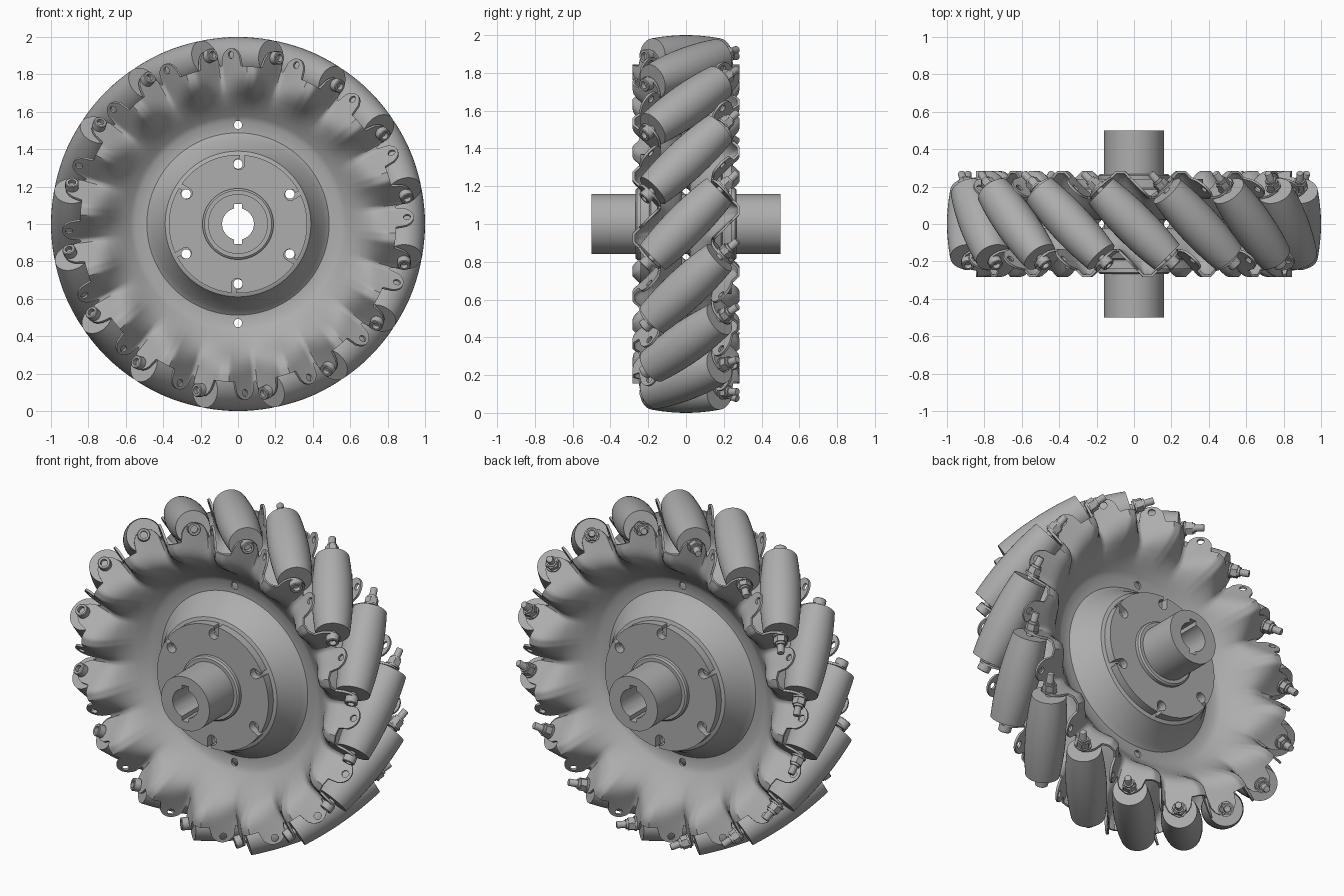
import bpy, bmesh, math
from math import pi, sin, cos, sqrt
from mathutils import Matrix, Vector

if "Cube" in bpy.data.objects:
    bpy.data.objects.remove(bpy.data.objects["Cube"], do_unlink=True)

COUNT = 16
STEP = 2 * pi / COUNT
AXIS_R = 0.888          # distance of roller axes from the wheel centre
TAB = 0.19              # tab position, both sideways and along the wheel axis
FORWARD = Matrix.Rotation(pi / 2, 4, 'X')   # local z becomes the front
CENTRE = Matrix.Translation((0, 0, 1))
BACK = Matrix.Rotation(pi, 4, 'Z')

grey = bpy.data.materials.new("steel_grey")
grey.use_nodes = True
grey.diffuse_color = (0.42, 0.42, 0.42, 1)
grey.node_tree.nodes["Principled BSDF"].inputs["Base Color"].default_value = grey.diffuse_color


def add_object(name, mesh, matrix=Matrix()):
    ob = bpy.data.objects.new(name, mesh)
    bpy.context.collection.objects.link(ob)
    ob.matrix_world = matrix
    return ob


def to_mesh(name, bm):
    mesh = bpy.data.meshes.new(name)
    bm.to_mesh(mesh)
    bm.free()
    mesh.materials.append(grey)
    return mesh


def smooth(mesh, angle=35):
    mesh.shade_smooth()
    mesh.set_sharp_from_angle(angle=math.radians(angle))
    return mesh


def lathe(bm, profile, segments=48):
    """Turn an (r, z) profile around the z axis."""
    verts = [bm.verts.new((r, 0, z)) for r, z in profile]
    edges = [bm.edges.new(pair) for pair in zip(verts, verts[1:])]
    bmesh.ops.spin(bm, geom=verts + edges, cent=(0, 0, 0), axis=(0, 0, 1),
                   angle=2 * pi, steps=segments, use_duplicate=False)
    bmesh.ops.remove_doubles(bm, verts=bm.verts[:], dist=1e-5)
    bmesh.ops.recalc_face_normals(bm, faces=bm.faces[:])


def lathe_mesh(name, profile, segments=48):
    bm = bmesh.new()
    lathe(bm, profile, segments)
    return to_mesh(name, bm)


def rod(bm, matrix, radius, depth, segments=20):
    bmesh.ops.create_cone(bm, cap_ends=True, segments=segments, radius1=radius,
                          radius2=radius, depth=depth, matrix=matrix)


def block(bm, matrix, size):
    bmesh.ops.create_cube(bm, size=1, matrix=matrix @ Matrix.Diagonal((*size, 1)))


def bake(name, mesh, cutters, thickness=0):
    """Thicken and cut a mesh, returning the finished mesh."""
    ob = add_object(name, mesh)
    if thickness:
        mod = ob.modifiers.new("thickness", 'SOLIDIFY')
        mod.thickness, mod.offset = thickness, 0
    helpers = []
    for bm in cutters:
        helper = add_object("cutter", to_mesh("cutter", bm))
        helper.hide_render = True
        mod = ob.modifiers.new("cut", 'BOOLEAN')
        mod.object, mod.operation, mod.solver = helper, 'DIFFERENCE', 'EXACT'
        helpers.append(helper)
    graph = bpy.context.evaluated_depsgraph_get()
    result = bpy.data.meshes.new_from_object(ob.evaluated_get(graph))
    for old in helpers + [ob]:
        bpy.data.objects.remove(old, do_unlink=True)
    result.name = name
    return smooth(result)


# Pressed side plate: dished profile blending into a zigzag rim of angled tabs
DISH = [(0.15, -0.19), (0.36, -0.19), (0.385, -0.18), (0.455, -0.05), (0.485, -0.027),
        (0.55, -0.027), (0.58, -0.045), (0.62, -0.078), (0.66, -0.105), (0.7, -0.13),
        (0.73, -0.15), (0.76, -0.168), (0.79, -0.187), (0.815, -0.2)]
VALLEY = TAB + 0.065


def rim_offset(phi):
    period = STEP * 0.9
    return abs((phi * 0.9 - VALLEY + period / 2) % period - period / 2)


def plate_column(phi):
    a = rim_offset(phi)
    zig = -TAB - (min(max(a, 0.015), 0.152) - 0.065)
    edge = 0.845 + 0.095 * sqrt(max(0, 1 - ((a - 0.065) / 0.055) ** 2))
    points = []
    for r, y in DISH:
        w = min(max((r - 0.63) / 0.185, 0), 1)
        w = w * w * (3 - 2 * w)
        points.append((r, y + (zig - y) * w))
    points += [(0.815 + (edge - 0.815) * f, zig) for f in (0.35, 0.7, 1)]
    return [(r * sin(phi), y, r * cos(phi)) for r, y in points]


bm = bmesh.new()
columns = [[bm.verts.new(p) for p in plate_column(i * STEP / 32)] for i in range(COUNT * 32)]
for left, right in zip(columns, columns[1:] + columns[:1]):
    for j in range(len(left) - 1):
        bm.faces.new((left[j], left[j + 1], right[j + 1], right[j]))
bmesh.ops.recalc_face_normals(bm, faces=bm.faces[:])

holes = bmesh.new()
for k in range(6):      # mounting holes under the flange
    phi = k * pi / 3
    rod(holes, Matrix.Translation((0.32 * sin(phi), -0.19, 0.32 * cos(phi))) @ FORWARD, 0.025, 0.1)
for z in (-0.53, 0.53):  # pair of locating holes
    rod(holes, Matrix.Translation((0, -0.027, z)) @ FORWARD, 0.022, 0.1)
for k in range(COUNT):  # spare hole in each opposite tab
    spin = Matrix.Rotation(k * STEP + (VALLEY + 0.065) / 0.9, 4, 'Y')
    aim = Vector((-1, -1, 0)).to_track_quat('Z', 'Y').to_matrix().to_4x4()
    rod(holes, spin @ Matrix.Translation((0, -TAB, 0.905)) @ aim, 0.02, 0.07, 12)
plate = bake("side_plate", to_mesh("side_plate", bm), [holes], 0.013)

# Hub flange with a raised collar and six hooked slots
flange = lathe_mesh("hub_flange", [(0.15, 0.19), (0.37, 0.19), (0.37, 0.24), (0.19, 0.24),
                                   (0.19, 0.26), (0.18, 0.268), (0.15, 0.268), (0.15, 0.19)], 96)
round_cut, slot_cut = bmesh.new(), bmesh.new()
for k in range(6):
    turn = Matrix.Rotation(-k * pi / 3, 4, 'Z')
    rod(round_cut, turn @ Matrix.Translation((0.005, 0.32, 0.22)), 0.03, 0.2)
    block(slot_cut, turn @ Matrix.Translation((0.022, 0.36, 0.22)), (0.025, 0.08, 0.2))
flange = bake("hub_flange", flange, [round_cut, slot_cut])

for side, turn in (("front", Matrix()), ("back", BACK)):
    add_object(side + "_side_plate", plate, CENTRE @ turn)
    add_object(side + "_hub_flange", flange, CENTRE @ turn @ FORWARD)

# Hub tube with a bore and two keyways
hub = lathe_mesh("hub_tube", [(0, -0.5), (0.16, -0.5), (0.16, 0.5), (0, 0.5)], 64)
bore, keyway = bmesh.new(), bmesh.new()
rod(bore, Matrix(), 0.085, 1.2, 48)
block(keyway, Matrix(), (0.045, 0.215, 1.2))
add_object("hub_tube", bake("hub_tube", hub, [bore, keyway]), CENTRE @ FORWARD)

# Barrel roller whose bulge follows the wheel's outer circle
HALF = 0.25
barrel = [(0, -HALF)]
for i in range(17):
    t = HALF * (i / 8 - 1)
    barrel.append((1 - sqrt(AXIS_R ** 2 + t * t / 2), t))
barrel.append((0, HALF))
roller = smooth(lathe_mesh("roller", barrel, 40))

# Axle bolt: socket head in front, washer, hexagon nut and bare end behind
seat = TAB * sqrt(2) + 0.007
bolt = smooth(lathe_mesh("axle_bolt", [
    (0, -0.385), (0.017, -0.385), (0.02, -0.38), (0.02, seat), (0.036, seat),
    (0.036, seat + 0.036), (0.032, seat + 0.04), (0.02, seat + 0.04),
    (0.02, seat + 0.015), (0, seat + 0.015)], 20))
bm = bmesh.new()
rod(bm, Matrix.Translation((0, 0, -seat - 0.005)), 0.042, 0.01)
rod(bm, Matrix.Translation((0, 0, -seat - 0.028)), 0.038, 0.036, 6)
rod(bm, Matrix.Translation((0, 0, -seat - 0.052)), 0.028, 0.014)
nut = smooth(to_mesh("axle_nut", bm))

tilt = Vector((1, -1, 0)).to_track_quat('Z', 'Y').to_matrix().to_4x4()
for k in range(COUNT):
    place = (CENTRE @ Matrix.Rotation(k * STEP, 4, 'Y')
             @ Matrix.Translation((0, 0, AXIS_R)) @ tilt)
    for mesh in (roller, bolt, nut):
        add_object(f"{mesh.name}_{k + 1}", mesh, place)
